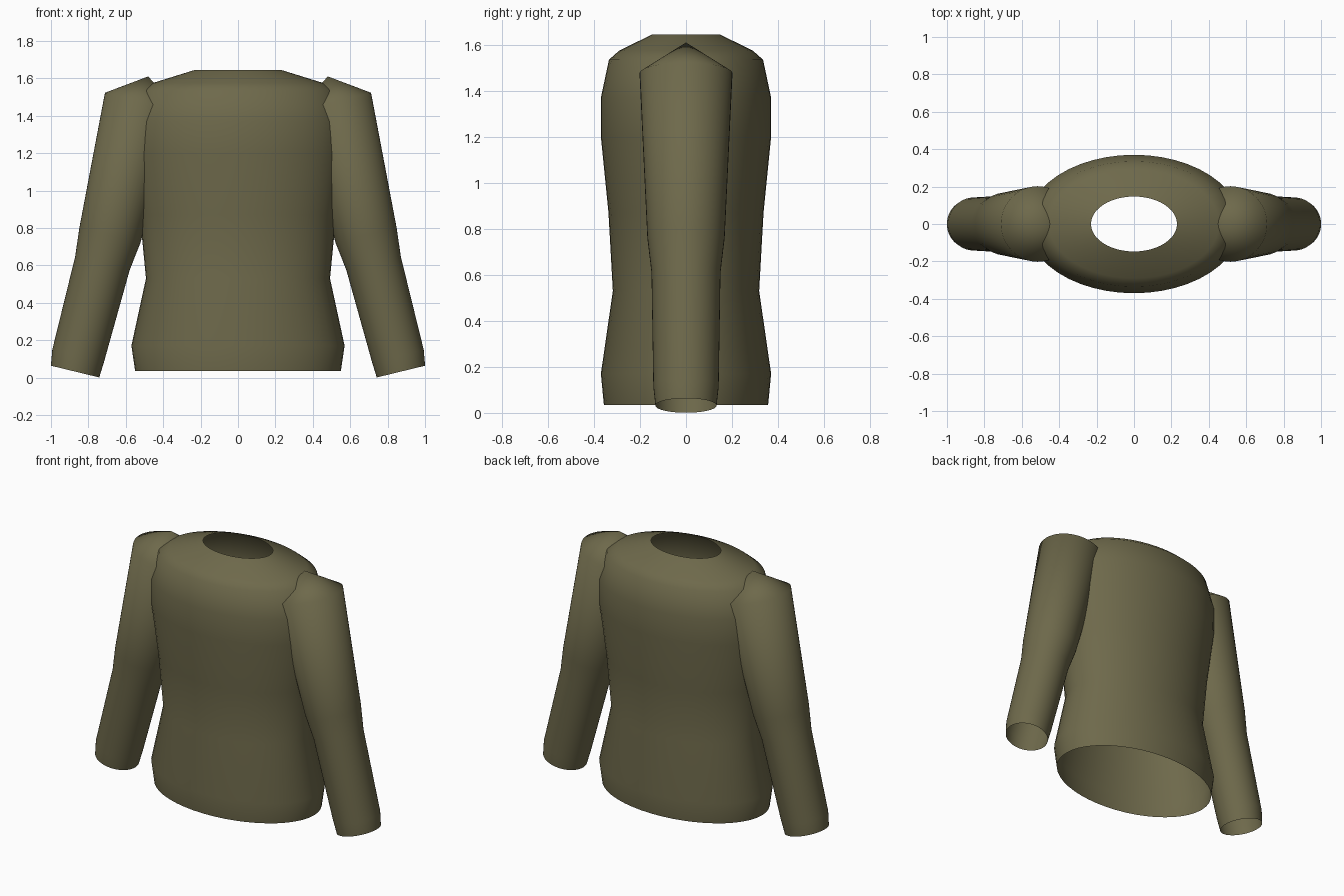
import bpy, bmesh, math
from mathutils import Vector

if "Cube" in bpy.data.objects:
    bpy.data.objects.remove(bpy.data.objects["Cube"])

SIDES = 48

olive = bpy.data.materials.new("olive_cloth")
olive.diffuse_color = (0.155, 0.141, 0.070, 1)
olive.use_nodes = True
olive.node_tree.nodes["Principled BSDF"].inputs["Base Color"].default_value = olive.diffuse_color


def loft(name, rings, u, tip=None):
    """Skin elliptical rings (centre, radius along u, radius along y); optional pointed end."""
    bm = bmesh.new()
    loops = []
    for c, ru, ry in rings:
        loops.append([bm.verts.new(Vector(c) + u * ru * math.cos(a) + Vector((0, ry * math.sin(a), 0)))
                      for a in (2 * math.pi * i / SIDES for i in range(SIDES))])
    for lo, hi in zip(loops, loops[1:]):
        for i in range(SIDES):
            j = (i + 1) % SIDES
            bm.faces.new((lo[i], lo[j], hi[j], hi[i]))
    if tip:
        t = bm.verts.new(tip)
        for i in range(SIDES):
            bm.faces.new((loops[-1][i], loops[-1][(i + 1) % SIDES], t))
    bmesh.ops.recalc_face_normals(bm, faces=bm.faces)
    for f in bm.faces:
        f.smooth = True
    me = bpy.data.meshes.new(name)
    bm.to_mesh(me)
    bm.free()
    me.materials.append(olive)
    ob = bpy.data.objects.new(name, me)
    bpy.context.collection.objects.link(ob)
    return ob


# Body: open at hem and neck (z, half width, half depth)
body = [(0.035, 0.55, 0.357), (0.17, 0.57, 0.37), (0.53, 0.492, 0.318),
        (0.87, 0.525, 0.337), (1.20, 0.57, 0.37), (1.37, 0.572, 0.37),
        (1.535, 0.52, 0.335), (1.575, 0.455, 0.29), (1.645, 0.23, 0.147)]
loft("shirt_body", [((0, 0, z), rx, ry) for z, rx, ry in body], Vector((1, 0, 0)))

# Sleeves: open cuff, pointed shoulder cap (x, z, radius)
sleeve = [(0.871, 0.032, 0.133), (0.855, 0.115, 0.142), (0.725, 0.61, 0.150),
          (0.685, 0.76, 0.168), (0.515, 1.475, 0.202)]
for side, label in ((1, "right"), (-1, "left")):
    u = Vector((side * 0.972, 0, 0.236))
    loft("sleeve_" + label, [((side * x, 0, z), r, r) for x, z, r in sleeve],
         u, tip=(side * 0.48, 0, 1.61))
